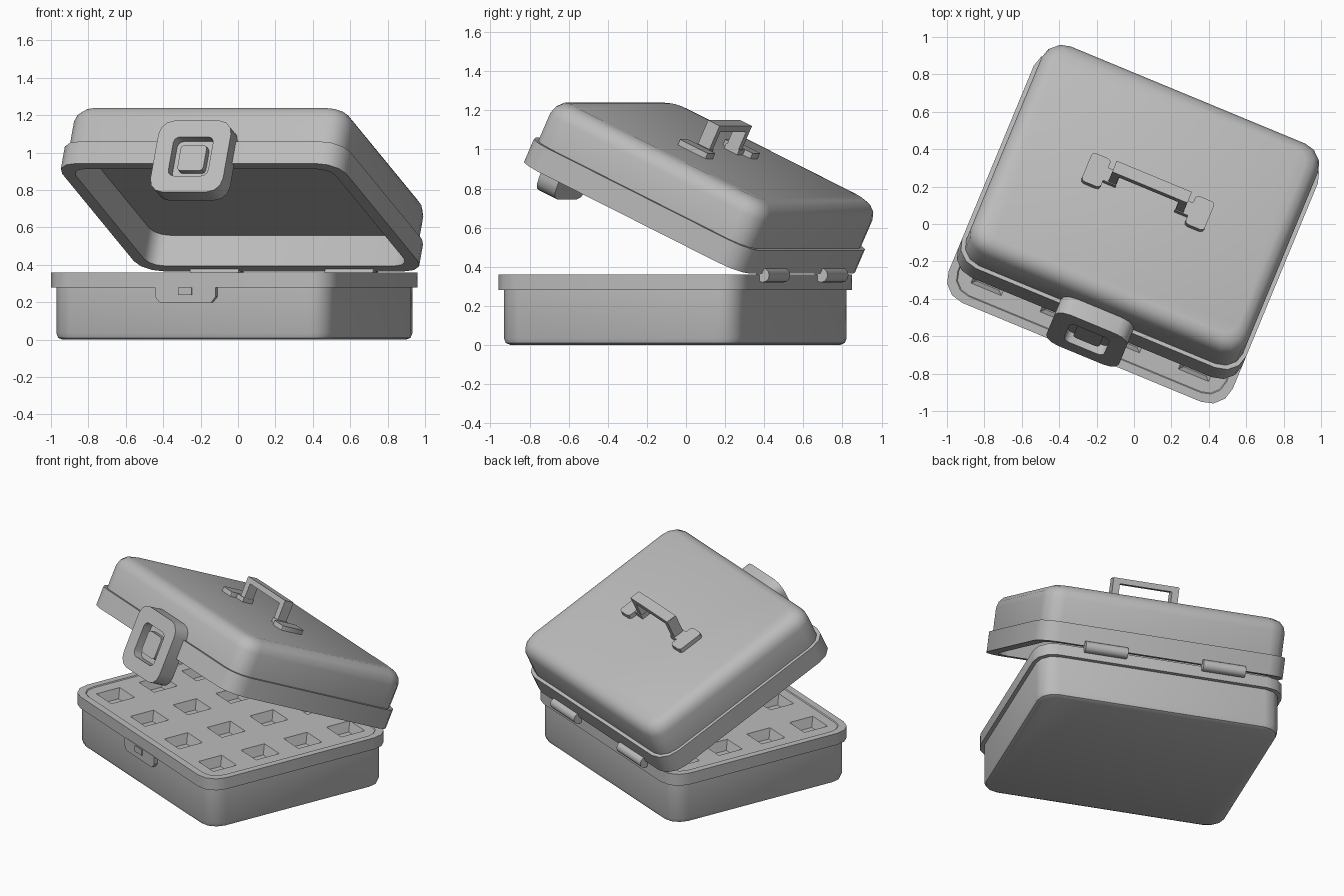
import bpy, bmesh, math
from mathutils import Matrix

if "Cube" in bpy.data.objects:
    bpy.data.objects.remove(bpy.data.objects["Cube"])

T = Matrix.Translation
grey = bpy.data.materials.new("grey_plastic")
grey.diffuse_color = (0.5, 0.5, 0.5, 1)
grey.use_nodes = True
grey.node_tree.nodes["Principled BSDF"].inputs["Base Color"].default_value = grey.diffuse_color


def finish(bm, name, mat, angle=38):
    bmesh.ops.recalc_face_normals(bm, faces=bm.faces)
    me = bpy.data.meshes.new(name)
    bm.to_mesh(me)
    bm.free()
    ob = bpy.data.objects.new(name, me)
    bpy.context.collection.objects.link(ob)
    ob.matrix_world = mat
    me.materials.append(grey)
    smooth(ob, angle)
    return ob


def smooth(ob, angle):
    bpy.ops.object.select_all(action='DESELECT')
    ob.select_set(True)
    bpy.context.view_layer.objects.active = ob
    bpy.ops.object.shade_smooth_by_angle(angle=math.radians(angle))


def loft(bm, rings, seg=3):
    """Stack rounded rectangles (half width, half depth, radius, z) and cap both ends."""
    prev = first = None
    for hw, hd, r, z in rings:
        ring = []
        for k, (sx, sy) in enumerate([(1, 1), (-1, 1), (-1, -1), (1, -1)]):
            for i in range(seg + 1):
                a = math.pi / 2 * (k + i / seg)
                ring.append(bm.verts.new((sx * (hw - r) + r * math.cos(a),
                                          sy * (hd - r) + r * math.sin(a), z)))
        if prev:
            n = len(ring)
            for i in range(n):
                bm.faces.new((prev[i], prev[(i + 1) % n], ring[(i + 1) % n], ring[i]))
        else:
            first = ring
        prev = ring
    bm.faces.new(first[::-1])
    bm.faces.new(prev)


def lofted(name, rings, mat, seg=3):
    bm = bmesh.new()
    loft(bm, rings, seg)
    return finish(bm, name, mat)


def box(bm, x, y, z, sx, sy, sz):
    bmesh.ops.create_cube(bm, size=1, matrix=T((x, y, z)) @ Matrix.Diagonal((sx, sy, sz, 1)))


HW, HD, R = 0.822, 0.683, 0.13
turn = Matrix.Rotation(math.radians(-22.5), 4, 'Z')
base_m = turn @ T((0.003, -0.058, 0))
lid_m = (turn @ T((0.003, 0.64, 0.365)) @ Matrix.Rotation(math.radians(-25), 4, 'X')
         @ T((0, -HD, 0)))


def ring(inset, z, rmin=0.04):
    return (HW - inset, HD - inset, max(R - inset * 0.6, rmin), z)


# base shell with rim and slightly sunken tray
base = lofted("base", [ring(0.055, 0), ring(0.034, 0.01), ring(0.025, 0.035), ring(0.025, 0.28),
                       ring(0, 0.28), ring(0, 0.36), ring(0.045, 0.36), ring(0.05, 0.354)], base_m)

# tapered square pockets cut in the tray, four by four
bm = bmesh.new()
for i in range(4):
    for j in range(4):
        bmesh.ops.create_cone(
            bm, cap_ends=True, segments=4, radius1=0.065 * 2 ** 0.5, radius2=0.1 * 2 ** 0.5, depth=0.1,
            matrix=T((0.4 * (i - 1.5), 0.32 * (j - 1.5), 0.34)) @ Matrix.Rotation(math.pi / 4, 4, 'Z'))
cutter = finish(bm, "pocket_cutter", base_m)
cutter.hide_render = True
mod = base.modifiers.new("pockets", 'BOOLEAN')
mod.operation = 'DIFFERENCE'
mod.solver = 'EXACT'
mod.object = cutter
bpy.context.view_layer.update()
bpy.context.view_layer.objects.active = base
bpy.ops.object.modifier_apply(modifier=mod.name)
bpy.data.objects.remove(cutter)
smooth(base, 38)

# catch under the base rim, with a small stud
bm = bmesh.new()
prof = [(-0.175, 0.285), (-0.175, 0.23), (-0.15, 0.2), (0.15, 0.2), (0.175, 0.23), (0.175, 0.285)]
face = bm.faces.new([bm.verts.new((x, -HD - 0.002, z)) for x, z in prof])
out = bmesh.ops.extrude_face_region(bm, geom=[face])
bmesh.ops.translate(bm, vec=(0, 0.05, 0),
                    verts=[v for v in out["geom"] if isinstance(v, bmesh.types.BMVert)])
finish(bm, "catch", base_m)
bm = bmesh.new()
box(bm, 0, -HD, 0.26, 0.08, 0.02, 0.04)
finish(bm, "catch_stud", base_m)

# lid: hollow underneath, rim, soft upper edge
lofted("lid", [ring(0.07, 0.18), ring(0.07, 0), ring(0, 0), ring(0, 0.13), ring(0.022, 0.13),
               ring(0.022, 0.285), ring(0.033, 0.325), ring(0.06, 0.355), ring(0.1, 0.37)], lid_m)

# latch plate with recess and button on the lid front
latch_m = lid_m @ T((0, -HD + 0.03, 0.005)) @ Matrix.Rotation(math.pi / 2, 4, 'X')
lofted("latch", [(0.21, 0.21, 0.08, 0), (0.21, 0.21, 0.08, 0.11), (0.115, 0.115, 0.035, 0.11),
                 (0.115, 0.115, 0.035, 0.05)], latch_m)
lofted("latch_button", [(0.075, 0.075, 0.02, 0.045), (0.075, 0.075, 0.02, 0.09)], latch_m, 2)

# handle: two feet, short links, uprights and grip
bm = bmesh.new()
for s in (-1, 1):
    box(bm, s * 0.235, 0, 0.015, 0.13, 0.08, 0.03)
    box(bm, s * 0.195, 0, 0.08, 0.045, 0.07, 0.16)
box(bm, 0, 0, 0.145, 0.43, 0.07, 0.035)
finish(bm, "handle", lid_m @ T((0, 0, 0.368)))
for s, side in ((-1, "left"), (1, "right")):
    lofted("handle_foot_" + side, [(0.055, 0.09, 0.02, 0), (0.055, 0.09, 0.02, 0.032)],
           lid_m @ T((s * 0.3, 0, 0.368)), 2)

# hinge barrels at the back
for s, side in ((-1, "left"), (1, "right")):
    bm = bmesh.new()
    bmesh.ops.create_cone(bm, cap_ends=True, segments=12, radius1=0.037, radius2=0.037, depth=0.28,
                          matrix=Matrix.Rotation(math.pi / 2, 4, 'Y'))
    finish(bm, "hinge_" + side, turn @ T((s * 0.39, 0.643, 0.357)))
